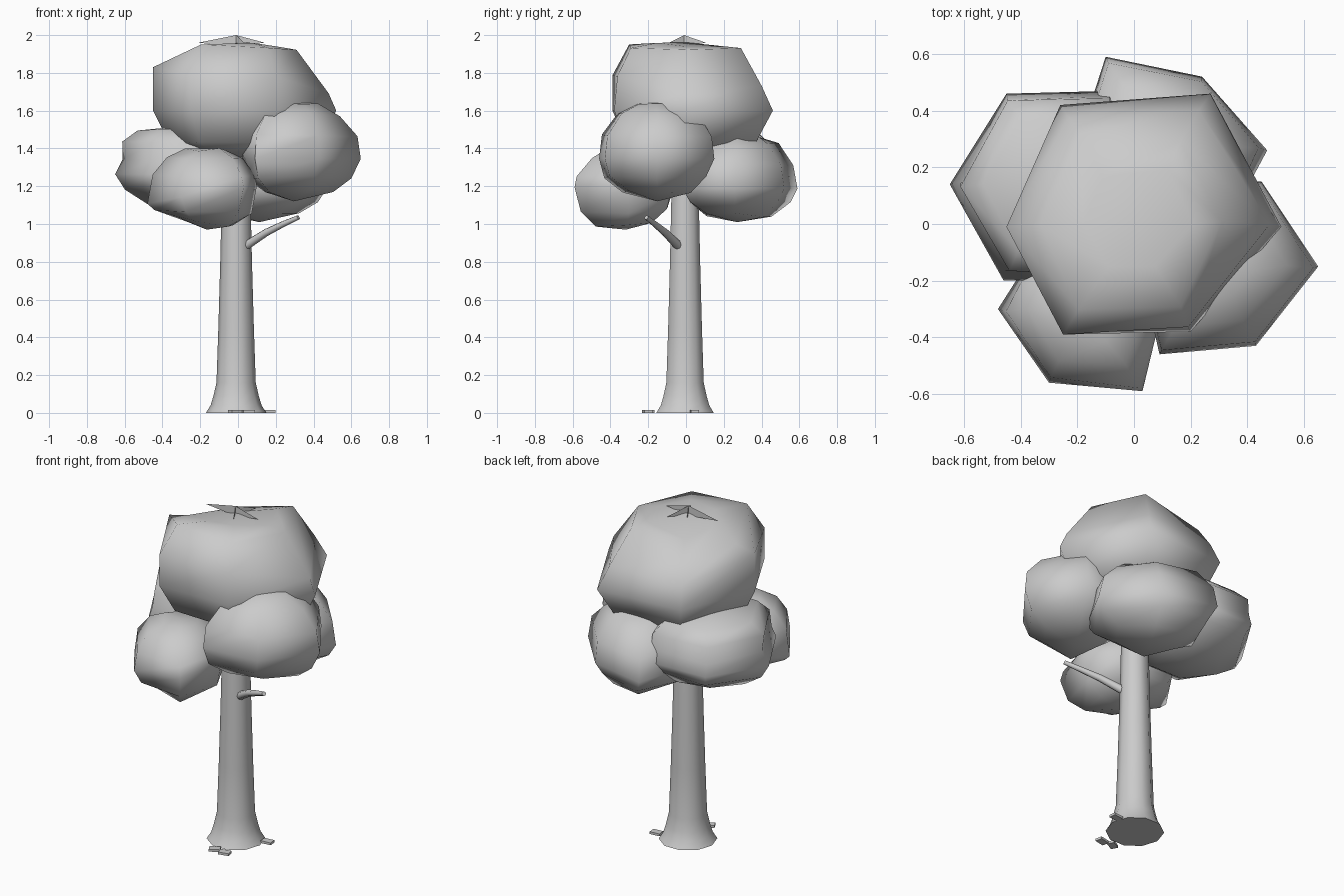
import bpy, bmesh, math, random
from mathutils import Vector

if "Cube" in bpy.data.objects:
    bpy.data.objects.remove(bpy.data.objects["Cube"])

random.seed(4)

grey = bpy.data.materials.new("plain_grey")
grey.diffuse_color = (0.6, 0.6, 0.6, 1)
grey.use_nodes = True
grey.node_tree.nodes["Principled BSDF"].inputs["Base Color"].default_value = grey.diffuse_color


def finish(name, bm, angle=80):
    bmesh.ops.recalc_face_normals(bm, faces=bm.faces)
    me = bpy.data.meshes.new(name)
    bm.to_mesh(me)
    bm.free()
    ob = bpy.data.objects.new(name, me)
    bpy.context.collection.objects.link(ob)
    me.materials.append(grey)
    if angle:
        bpy.ops.object.select_all(action='DESELECT')
        ob.select_set(True)
        bpy.context.view_layer.objects.active = ob
        bpy.ops.object.shade_smooth_by_angle(angle=math.radians(angle))
    return ob


def loft(bm, rings):
    """Skin a list of closed point rings; a one-point ring makes a tip."""
    vs = [[bm.verts.new(p) for p in r] for r in rings]
    for a, b in zip(vs, vs[1:]):
        n = max(len(a), len(b))
        for i in range(n):
            j = (i + 1) % n
            quad = [a[i % len(a)], a[j % len(a)], b[j % len(b)], b[i % len(b)]]
            bm.faces.new(list(dict.fromkeys(quad)))
    return vs


def blob(name, outline, z0, z1, profile, jitter=0.01):
    """Leaf clump: six-sided outline scaled up a profile of (height, scale).
    Either value may be a list, one entry per corner."""
    pick = lambda val, i: val[i] if isinstance(val, (list, tuple)) else val
    c = sum((Vector(p) for p in outline), Vector((0, 0))) / len(outline)
    rings = [[(c.x, c.y, z0)]]
    for t, s in profile:
        ring = []
        for i, p in enumerate(outline):
            k = pick(s, i)
            q = c + (Vector(p) - c) * k
            j = 0 if k >= 1 else jitter
            ring.append((q.x + random.uniform(-j, j), q.y + random.uniform(-j, j),
                         z0 + (z1 - z0) * pick(t, i) + random.uniform(-j, j)))
        rings.append(ring)
    rings.append([(c.x, c.y, z1)])
    bm = bmesh.new()
    loft(bm, rings)
    return finish(name, bm)


# Trunk with flared foot
bm = bmesh.new()
trunk_profile = [(0, .16), (.04, .135), (.09, .12), (.16, .104), (.45, .094),
                 (.8, .084), (1.15, .076), (1.45, .06)]
rings = [[(-.01 + r * math.cos(i * math.tau / 10), r * math.sin(i * math.tau / 10) - .005, z)
          for i in range(10)] for z, r in trunk_profile]
vs = loft(bm, rings)
bm.faces.new(vs[0])
bm.faces.new(vs[-1])
finish("trunk", bm, 50)

# Side branch, bending upward
bm = bmesh.new()
path = [((.03, -.03, .875), .025), ((.08, -.065, .91), .023), ((.15, -.11, .955), .020),
        ((.24, -.165, 1.0), .016), ((.32, -.21, 1.035), .012)]
axis = Vector((.29, -.18, .16)).normalized()
u = axis.cross(Vector((0, 0, 1))).normalized()
v = axis.cross(u)
rings = [[Vector(p) + r * (u * math.cos(k * math.tau / 8) + v * math.sin(k * math.tau / 8))
          for k in range(8)] for p, r in path]
vs = loft(bm, rings)
bm.faces.new(vs[0])
bm.faces.new(vs[-1])
finish("branch", bm, 50)

# Crown clump, corners: left, front left, front right, right, back right, back left
crown = [(.06, .52), (.14, .82), (.42, 1.0),
         ((.79, .72, .72, .58, .62, .62), (1.0, 1.0, .97, .92, .88, .90)),
         ((.85, .97, .97, .93, .95, .79), (.72, .80, .80, .60, .60, .76)),
         ((.94, .99, .99, .98, .98, .90), .40)]
blob("top_leaves", [(-.45, -.01), (-.25, -.39), (.2, -.38), (.52, -.01), (.27, .46), (-.26, .42)],
     1.34, 1.96, crown)

# Lower clumps
side = [(.10, .55), (.26, .88), (.43, 1.0), (.66, .93), (.87, .69), (.98, .36)]
flat_top = [(.10, .55), (.27, .88), (.43, 1.0), (.60, .92), (.80, .92), (.96, .70)]

blob("left_leaves", [(-.65, .14), (-.46, -.2), (-.1, -.2), (.05, .14), (-.07, .47), (-.45, .46)],
     1.07, 1.52, flat_top)
blob("front_leaves", [(-.48, -.3), (-.30, -.56), (.03, -.59), (.1, -.3), (0, -.08), (-.34, -.08)],
     .97, 1.40, [((.16, .10, .02, .04, .1, .1), .55),
                 ((.24, .24, .22, .22, .26, .26), .88),
                 ((.32, .40, .52, .54, .45, .40), 1.0)] + side[3:])
blob("right_leaves", [(.65, -.15), (.45, .15), (.13, .13), (.02, -.15), (.09, -.46), (.43, -.43)],
     1.12, 1.645, [(.10, .58), (.24, .88)] + side[2:])
blob("back_leaves", [(-.1, .59), (-.2, .28), (-.05, 0), (.32, -.02), (.47, .26), (.24, .52)],
     1.01, 1.48, [(.08, .58), (.22, .88), (.38, 1.0)] + side[3:])

# Small upright leaf blades at the very top
bm = bmesh.new()
for deg, length in [(62, .13), (-62, .09), (118, .08), (180, .2), (0, .15)]:
    a = math.radians(deg)
    pts = [(-.01, -.01, 1.94), (-.01, -.01, 2.0),
           (-.01 + length * math.cos(a), -.01 + length * math.sin(a), 1.96)]
    bm.faces.new([bm.verts.new(p) for p in pts])
finish("top_blades", bm, 0)

# Flat chips around the foot
for i, (x, y, turn) in enumerate([(.165, .045, .1), (-.015, -.2, .5), (.055, -.205, .2)]):
    bm = bmesh.new()
    bmesh.ops.create_cube(bm, size=1)
    for w in bm.verts:
        px, py = w.co.x * .062, w.co.y * .042
        w.co = (x + px * math.cos(turn) - py * math.sin(turn),
                y + px * math.sin(turn) + py * math.cos(turn), (w.co.z + .5) * .014)
    finish("ground_chip_%d" % (i + 1), bm, 0)
